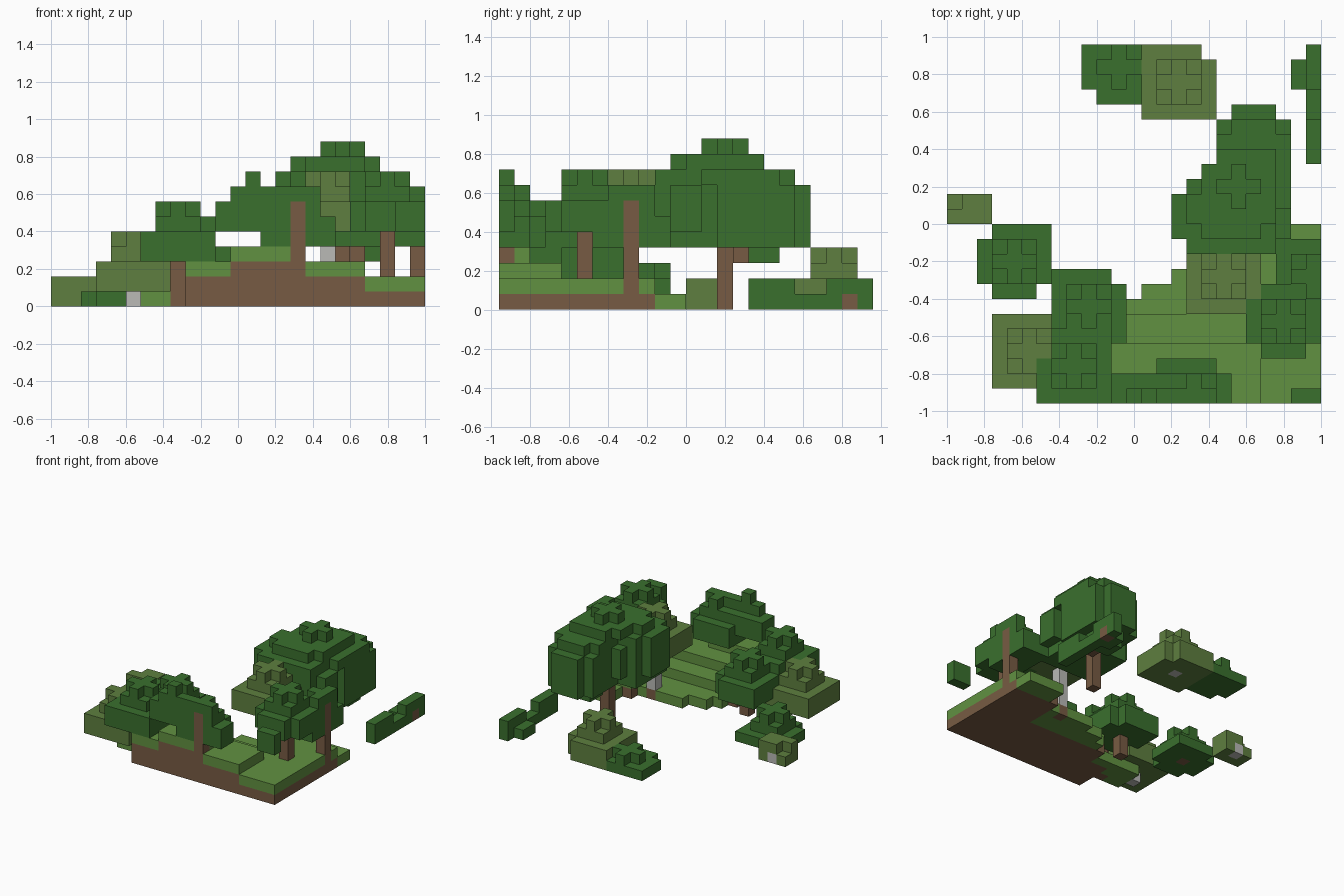
import bpy, bmesh, math
from mathutils import Vector

old = bpy.data.objects.get("Cube")
if old:
    bpy.data.objects.remove(old, do_unlink=True)

V = 0.08                      # block size
NX, NY = 25, 24               # blocks across the plot
cells = {}                    # block position -> part name
parts = {}                    # part name -> material


def material(name, rgb):
    m = bpy.data.materials.new(name)
    m.use_nodes = True
    m.diffuse_color = (*rgb, 1)
    bsdf = m.node_tree.nodes["Principled BSDF"]
    bsdf.inputs["Base Color"].default_value = (*rgb, 1)
    bsdf.inputs["Roughness"].default_value = 1
    return m


DARK = material("dark_leaf", (0.042, 0.162, 0.027))
OLIVE = material("olive_leaf", (0.112, 0.212, 0.050))
GRASS = material("grass_green", (0.120, 0.283, 0.053))
BROWN = material("earth_brown", (0.185, 0.105, 0.056))
PALE = material("pale_bark", (0.49, 0.49, 0.47))


def put(part, mat, i, j, k):
    """Place one block inside the plot unless the spot is taken."""
    if 0 <= i < NX and 0 <= j < NY and k >= 0:
        parts[part] = mat
        cells.setdefault((i, j, k), part)


def box(part, mat, i0, i1, j0, j1, k0, k1):
    """Fill a half-open range of blocks."""
    for i in range(i0, i1):
        for j in range(j0, j1):
            for k in range(k0, k1):
                put(part, mat, i, j, k)


def trunk(part, mat, i, j, k0, k1):
    box(part, mat, i, i + 1, j, j + 1, k0, k1)


def crown(part, mat, ci, cj, base, missing=()):
    """Two wide layers, one narrow layer and a cross on top."""
    for di in range(-2, 3):
        for dj in range(-2, 3):
            a, b = abs(di), abs(dj)
            top = base + 2
            if (di, dj) in missing:
                top = base
            elif a + b <= 1:
                top = base + 4
            elif max(a, b) == 1:
                top = base + 3
            for k in range(base, top):
                put(part, mat, ci + di, cj + dj, k)


# Trunks
trunk("big_tree_trunk", BROWN, 19, 14, 0, 6)
trunk("big_tree_trunk", BROWN, 20, 15, 3, 6)
trunk("big_tree_trunk", BROWN, 20, 13, 4, 6)
trunk("front_left_trunk", BROWN, 8, 2, 0, 5)
trunk("mid_left_trunk", BROWN, 9, 6, 0, 4)
trunk("front_trunk", BROWN, 16, 0, 2, 7)
trunk("right_trunk", BROWN, 22, 5, 2, 7)
trunk("right_edge_trunk", BROWN, 24, 8, 1, 7)
trunk("back_right_trunk", BROWN, 24, 22, 0, 1)
trunk("left_trunk", BROWN, 4, 9, 0, 1)
trunk("olive_left_trunk", PALE, 5, 3, 0, 3)
trunk("olive_mid_trunk", PALE, 18, 8, 1, 7)
trunk("olive_back_trunk", PALE, 15, 21, 0, 2)
trunk("olive_far_left_trunk", PALE, 1, 13, 0, 1)


# Terraced ground, grass on top of earth
def ground_height(i, j):
    if 12 <= i < 17 and j < 2:
        return 4
    if 9 <= i < 21 and j < 4:
        return 3
    if (i >= 11 and j < 6) or (i >= 20 and j < 10):
        return 2
    if i >= 21:
        edge = 12
    elif i >= 15:
        edge = 9
    elif i >= 13:
        edge = 8
    else:
        edge = i - 5 if i >= 11 else 5
    first = 2 if i < 9 else 0
    return 1 if i >= 6 and first <= j < edge else 0


trunk("earth", BROWN, 18, 8, 0, 1)
for i in range(NX):
    for j in range(NY):
        h = ground_height(i, j)
        box("earth", BROWN, i, i + 1, j, j + 1, 0, h - 1)
        if h:
            put("grass", GRASS, i, j, h - 1)

# Rounded tree crowns
crown("olive_left_leaves", OLIVE, 5, 3, 1)
crown("front_left_leaves", DARK, 8, 2, 3, [(-2, 2)])
crown("mid_left_leaves", DARK, 9, 6, 2, [(2, 2)])
crown("left_leaves", DARK, 4, 9, -1, [(-2, -2), (2, -2), (-2, 2)])
crown("front_leaves", DARK, 16, 0, 4, [(2, 2)])
crown("front_upper_leaves", DARK, 13, -1, 5, [(2, 2)])
crown("right_leaves", DARK, 22, 5, 5, [(-2, -2), (2, -2), (-2, 2)])
crown("right_edge_leaves", DARK, 24, 8, 4)
crown("corner_leaves", DARK, 25, -2, 5)
crown("olive_back_leaves", OLIVE, 15, 21, 0, [(2, 2)])

# Big tree crown, built up in layers
upper_mid = [(15, 21, 11, 14), (16, 22, 10, 15), (18, 23, 13, 18), (19, 22, 13, 19)]
full = [(19, 22, 10, 20), (18, 23, 14, 19), (17, 22, 10, 16),
        (16, 22, 10, 15), (15, 22, 11, 14), (22, 23, 11, 13)]
layers = {
    (3, 4): [(19, 22, 16, 18)],
    (4, 5): [(16, 22, 10, 15), (18, 23, 14, 19), (19, 22, 14, 20)],
    (5, 8): full,
    (8, 9): upper_mid,
    (9, 10): [(17, 21, 11, 16), (16, 20, 12, 14), (18, 22, 12, 17)],
    (10, 11): [(18, 21, 14, 15), (19, 20, 13, 16)],
}
for (k0, k1), rects in layers.items():
    for r in rects:
        box("big_tree_leaves", DARK, *r, k0, k1)

# The olive crown reaches in under the big tree
crown("olive_mid_leaves", OLIVE, 18, 8, 5)

# Low bushes at the borders
for r in [(9, 13, 21, 24, 0, 1), (10, 13, 20, 21, 0, 1),
          (10, 13, 22, 23, 1, 2), (11, 12, 21, 24, 1, 2)]:
    box("back_bush", DARK, *r)
for r in [(24, 25, 16, 24, 0, 1), (24, 25, 16, 19, 1, 2),
          (24, 25, 21, 24, 1, 2), (23, 24, 21, 23, 0, 1)]:
    box("back_right_bush", DARK, *r)
for r in [(0, 3, 12, 14, 0, 1), (0, 3, 12, 13, 1, 2), (1, 3, 13, 14, 1, 2)]:
    box("olive_far_left_leaves", OLIVE, *r)


# Turn the blocks into clean surfaces, one object per part
SIDES = [Vector(s) for s in
         ((1, 0, 0), (-1, 0, 0), (0, 1, 0), (0, -1, 0), (0, 0, 1), (0, 0, -1))]


def build(part, mat):
    bm = bmesh.new()
    for pos, owner in cells.items():
        if owner != part:
            continue
        centre = Vector(pos) + Vector((0.5 - NX / 2, 0.5 - NY / 2, 0.5))
        for n in SIDES:
            if tuple(int(c) for c in Vector(pos) + n) in cells:
                continue
            u = Vector((n.y, n.z, n.x))
            w = n.cross(u)
            ring = (u + w, w - u, -u - w, u - w)
            bm.faces.new([bm.verts.new((centre + (n + r) / 2) * V) for r in ring])
    if not bm.faces:
        bm.free()
        return
    bmesh.ops.remove_doubles(bm, verts=bm.verts, dist=V / 100)
    bmesh.ops.dissolve_limit(bm, angle_limit=math.radians(1),
                             verts=bm.verts, edges=bm.edges)
    mesh = bpy.data.meshes.new(part)
    bm.to_mesh(mesh)
    bm.free()
    mesh.materials.append(mat)
    bpy.context.collection.objects.link(bpy.data.objects.new(part, mesh))


for part, mat in parts.items():
    build(part, mat)
